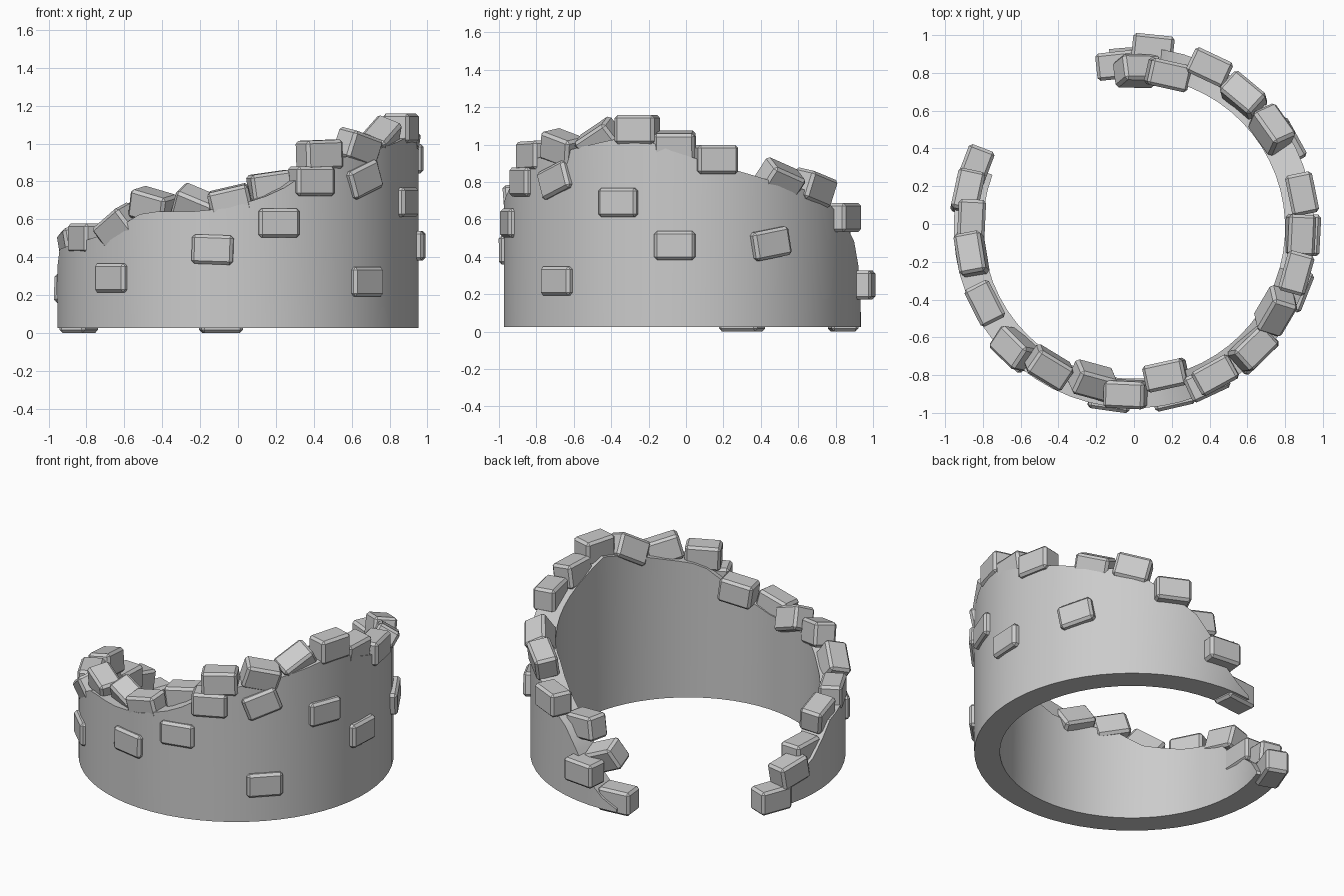
import bpy, bmesh
from math import radians, degrees, sin, cos, atan2
from mathutils import Matrix, Vector

if "Cube" in bpy.data.objects:
    bpy.data.objects.remove(bpy.data.objects["Cube"])

CY, RO, RI, Z0 = -0.02, 0.955, 0.80, 0.025

# Rim bricks, clockwise seen from above: x, y, z, tilt, tip
rim = [(-0.09, .84, .07, 0, 0), (.02, .81, .32, 25, 20), (.10, .93, .25, 0, 0),
       (.18, .79, .48, 8, 0), (.40, .83, .61, 0, 0), (.58, .68, .77, -15, 10),
       (.73, .50, .81, -20, 30), (.89, .16, .92, 0, 0), (.88, -.06, .99, 0, 8),
       (.86, -.26, 1.08, 0, 0), (.75, -.46, 1.02, 30, 25), (.63, -.66, .98, -15, 10),
       (.43, -.80, .94, 2, 0), (.17, -.80, .77, 8, 0), (-.04, -.90, .69, 13, 5),
       (-.22, -.83, .67, -22, 25), (-.45, -.76, .67, -14, 10),
       (-.63, -.66, .56, 32, 20), (-.79, -.42, .50, 0, 0), (-.86, -.16, .47, 10, 8),
       (-.86, .02, .29, 0, 0), (-.88, .17, .22, 10, 0), (-.84, .30, .07, 0, 0)]
# Bricks set in the outer face: angle, z, tilt
face = [(-134, .29, 0), (-98, .44, -2), (-77, .58, 0), (-65, .80, 0), (-46, .81, 20),
        (-45, .27, 0), (-21.5, .69, 0), (-3, .46, 0), (29, .47, 10)]


def angle_of(x, y):
    a = degrees(atan2(y - CY, x))
    return a - 360 if a > 100 else a


# Broken rim height follows the bricks that lie on it
skip = {1, 10}
keys = sorted((angle_of(b[0], b[1]), b[2] - .03) for i, b in enumerate(rim) if i not in skip)
keys = [(-201, Z0 + .02)] + keys + [(98.5, Z0 + .02)]
keys.sort()


def height(a):
    for (a0, h0), (a1, h1) in zip(keys, keys[1:]):
        if a0 <= a <= a1:
            return h0 + (h1 - h0) * (a - a0) / max(a1 - a0, 1e-6)
    return Z0 + .02


# Curved wall
bm = bmesh.new()
N = 50
rings = []
for i in range(N + 1):
    a = -200.5 + 298.5 * i / N
    c, s, h = cos(radians(a)), sin(radians(a)), max(height(a), Z0 + .02)
    rings.append([bm.verts.new((r * c, r * s + CY, z))
                  for r, z in ((RI, Z0), (RO, Z0), (RO, h), (RI, h))])
for p, q in zip(rings, rings[1:]):
    for k in range(4):
        m = (k + 1) % 4
        bm.faces.new((p[k], p[m], q[m], q[k]))
bm.faces.new(rings[0])
bm.faces.new(rings[-1])
bmesh.ops.recalc_face_normals(bm, faces=bm.faces)
me = bpy.data.meshes.new("ruined_wall")
bm.to_mesh(me)
bm.free()
wall = bpy.data.objects.new("ruined_wall", me)
bpy.context.collection.objects.link(wall)
bpy.context.view_layer.objects.active = wall
wall.select_set(True)
bpy.ops.object.shade_smooth_by_angle(angle=radians(30))

# Shared bevelled brick
bm = bmesh.new()
bmesh.ops.create_cube(bm, size=1)
bmesh.ops.scale(bm, vec=(.22, .145, .155), verts=bm.verts)
bmesh.ops.bevel(bm, geom=bm.edges[:], offset=.016, segments=1, affect='EDGES')
brick_mesh = bpy.data.meshes.new("brick")
bm.to_mesh(brick_mesh)
bm.free()


def brick(name, loc, a, tilt=0, tip=0):
    ob = bpy.data.objects.new(name, brick_mesh)
    ob.matrix_world = (Matrix.Translation(Vector(loc)) @ Matrix.Rotation(radians(a + 90), 4, 'Z')
                       @ Matrix.Rotation(radians(-tilt), 4, 'Y')
                       @ Matrix.Rotation(radians(tip), 4, 'X'))
    bpy.context.collection.objects.link(ob)


for i, (x, y, z, tilt, tip) in enumerate(rim):
    brick(f"rim_brick_{i}", (x, y, max(z, .078)), angle_of(x, y), tilt, tip)
for i, (a, z, tilt) in enumerate(face):
    r = .915
    brick(f"face_brick_{i}", (r * cos(radians(a)), r * sin(radians(a)) + CY / 2, z), a, tilt)
